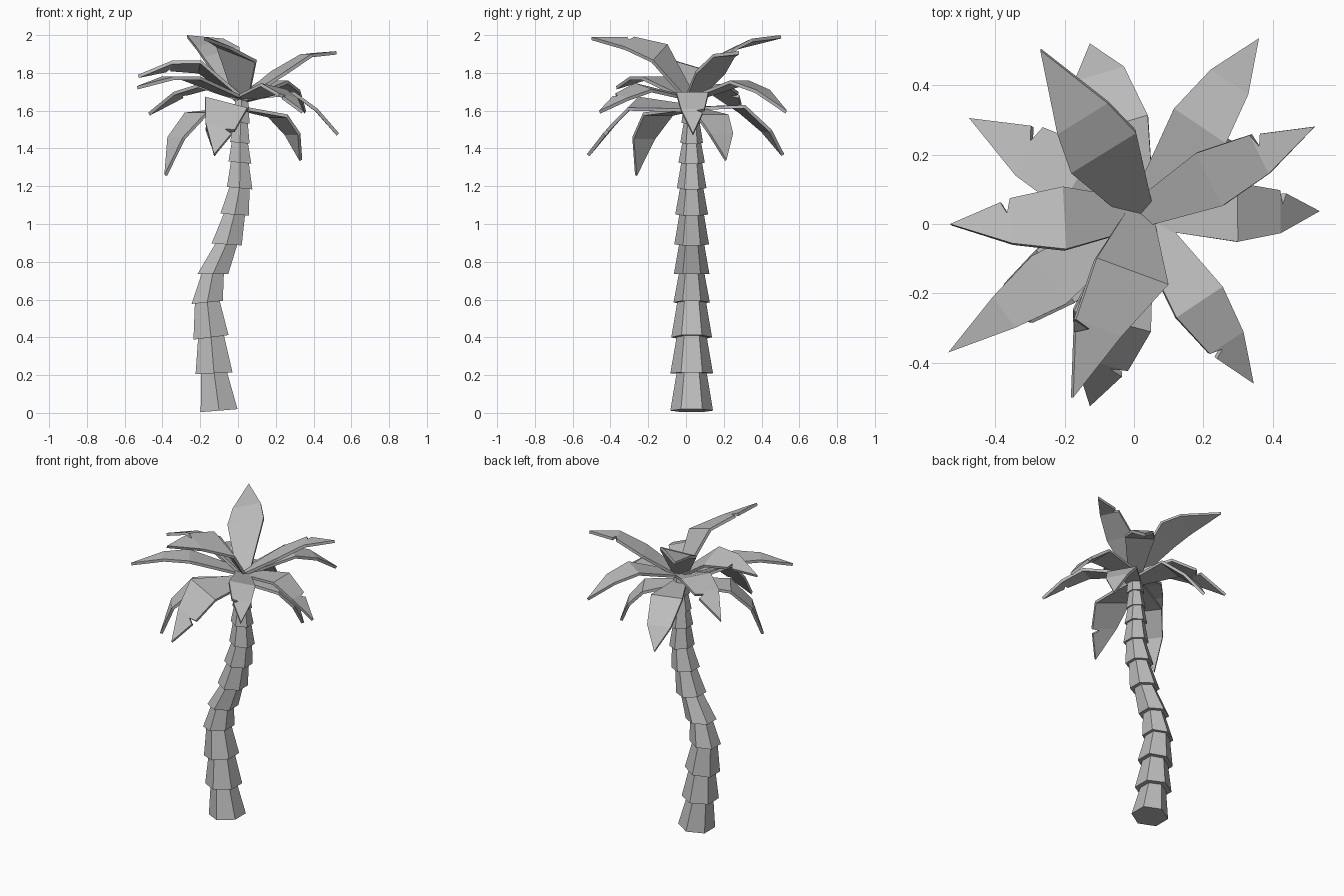
import bpy, math
from mathutils import Vector, Matrix

cube = bpy.data.objects.get("Cube")
if cube:
    bpy.data.objects.remove(cube, do_unlink=True)

grey = bpy.data.materials.new("plain_grey")
grey.use_nodes = True
tone = (0.5, 0.5, 0.5, 1)
grey.diffuse_color = tone
grey.node_tree.nodes["Principled BSDF"].inputs["Base Color"].default_value = tone


def make_object(name, verts, faces):
    mesh = bpy.data.meshes.new(name)
    mesh.from_pydata(verts, [], faces)
    mesh.materials.append(grey)
    obj = bpy.data.objects.new(name, mesh)
    bpy.context.collection.objects.link(obj)
    return obj


# Trunk: stacked tapering hexagonal collars; each row is x, z, radius, tilt
TRUNK_Y = 0.03
collars = [
    (-0.10, 0.012, 0.113, 0.08), (-0.127, 0.21, 0.113, 0.05),
    (-0.143, 0.40, 0.108, 0.13), (-0.163, 0.585, 0.096, 0.10),
    (-0.133, 0.735, 0.094, 0.00), (-0.06, 0.892, 0.092, -0.07),
    (-0.018, 1.05, 0.087, -0.07), (0.009, 1.19, 0.078, -0.10),
    (0.01, 1.325, 0.070, -0.10), (0.01, 1.43, 0.060, -0.10),
    (0.015, 1.535, 0.054, -0.08), (0.02, 1.66, 0.045, 0.0),
]


def ring(x, z, radius, tilt):
    turn = Matrix.Rotation(-tilt, 3, 'Y')
    centre = Vector((x, TRUNK_Y, z))
    angles = [math.pi / 2 + i * math.pi / 3 for i in range(6)]
    return [centre + turn @ Vector((radius * math.cos(a), radius * math.sin(a), 0))
            for a in angles]


for i, (low, high) in enumerate(zip(collars, collars[1:])):
    verts = ring(*low) + ring(high[0], high[1] + 0.005, low[2] * 0.7, high[3])
    faces = [(k, (k + 1) % 6, (k + 1) % 6 + 6, k + 6) for k in range(6)]
    faces += [(5, 4, 3, 2, 1, 0), (6, 7, 8, 9, 10, 11)]
    make_object(f"trunk_collar_{i + 1}", verts, faces)


# Fronds: bent blades. Each crease is (fraction along, height, half width);
# roll lifts the left edge; notch cuts the left (1) or right (-1) edge;
# shift moves the inner crease to the left
def frond(name, tip, crease_a, crease_b, roll=0, notch=0, shift=0):
    tip = Vector(tip)
    base = Vector((0.02, TRUNK_Y, 1.62 if crease_a[1] < 1.68 else 1.67))
    along = tip - base
    flat = Vector((-along.y, along.x, 0)).normalized()
    side = flat + Vector((0, 0, roll))

    def station(fraction, z):
        p = base + along * fraction
        return Vector((p.x, p.y, z))

    inner = station(*crease_a[:2]) + flat * shift
    outer = station(*crease_b[:2])
    half = crease_b[2]
    verts = []
    for centre, h in ((base, 0.04), (inner, crease_a[2]), (outer, half)):
        verts += [centre - side * h, centre + side * h]
    verts.append(tip)
    last = [4, 6, 5]
    if notch:
        # The cut runs from the outer crease towards the middle of the blade
        edge = outer + side * half * notch
        verts.append(outer.lerp(tip, 0.06) + side * half * 0.35 * notch)
        verts.append(edge.lerp(tip, 0.16))
        last = [4, 6, 8, 7, 5] if notch > 0 else [4, 7, 8, 6, 5]
    obj = make_object(name, verts, [(0, 2, 3, 1), (2, 4, 5, 3), last])
    solid = obj.modifiers.new("thickness", 'SOLIDIFY')
    solid.thickness = 0.018
    solid.offset = -1


frond("frond_back_right_high", (-0.27, 0.50, 2.0),
      (0.37, 1.91, 0.11), (0.58, 1.96, 0.085), roll=-0.25)
frond("frond_back_low", (-0.127, 0.52, 1.37),
      (0.52, 1.63, 0.10), (0.82, 1.50, 0.075))
frond("frond_right_back", (-0.475, 0.305, 1.59),
      (0.37, 1.74, 0.10), (0.65, 1.70, 0.08), notch=-1)
frond("frond_right", (-0.53, 0.0, 1.79),
      (0.40, 1.84, 0.09), (0.68, 1.845, 0.065), roll=0.3, notch=-1)
frond("frond_right_front", (-0.535, -0.37, 1.73),
      (0.48, 1.78, 0.085), (0.71, 1.78, 0.055))
frond("frond_right_front_low", (-0.39, -0.27, 1.26),
      (0.60, 1.59, 0.095), (0.86, 1.46, 0.07))
frond("frond_front_high", (-0.175, -0.50, 1.99),
      (0.29, 1.91, 0.11), (0.62, 1.965, 0.07), roll=-0.38, notch=-1, shift=0.035)
frond("frond_front_low", (-0.127, -0.525, 1.37),
      (0.56, 1.645, 0.115), (0.78, 1.52, 0.08), roll=-0.25, notch=1)
frond("frond_left_front", (0.345, -0.46, 1.60),
      (0.52, 1.73, 0.08), (0.76, 1.68, 0.058), roll=-0.2, notch=-1)
frond("frond_left", (0.535, 0.037, 1.48),
      (0.54, 1.70, 0.085), (0.78, 1.61, 0.062), notch=1)
frond("frond_left_back_high", (0.52, 0.28, 1.915),
      (0.39, 1.81, 0.085), (0.68, 1.90, 0.062), notch=1)
frond("frond_left_back_low", (0.34, 0.215, 1.34),
      (0.61, 1.58, 0.095), (0.86, 1.48, 0.07))
frond("frond_back_left", (0.36, 0.535, 1.60),
      (0.50, 1.76, 0.09), (0.75, 1.71, 0.065))
